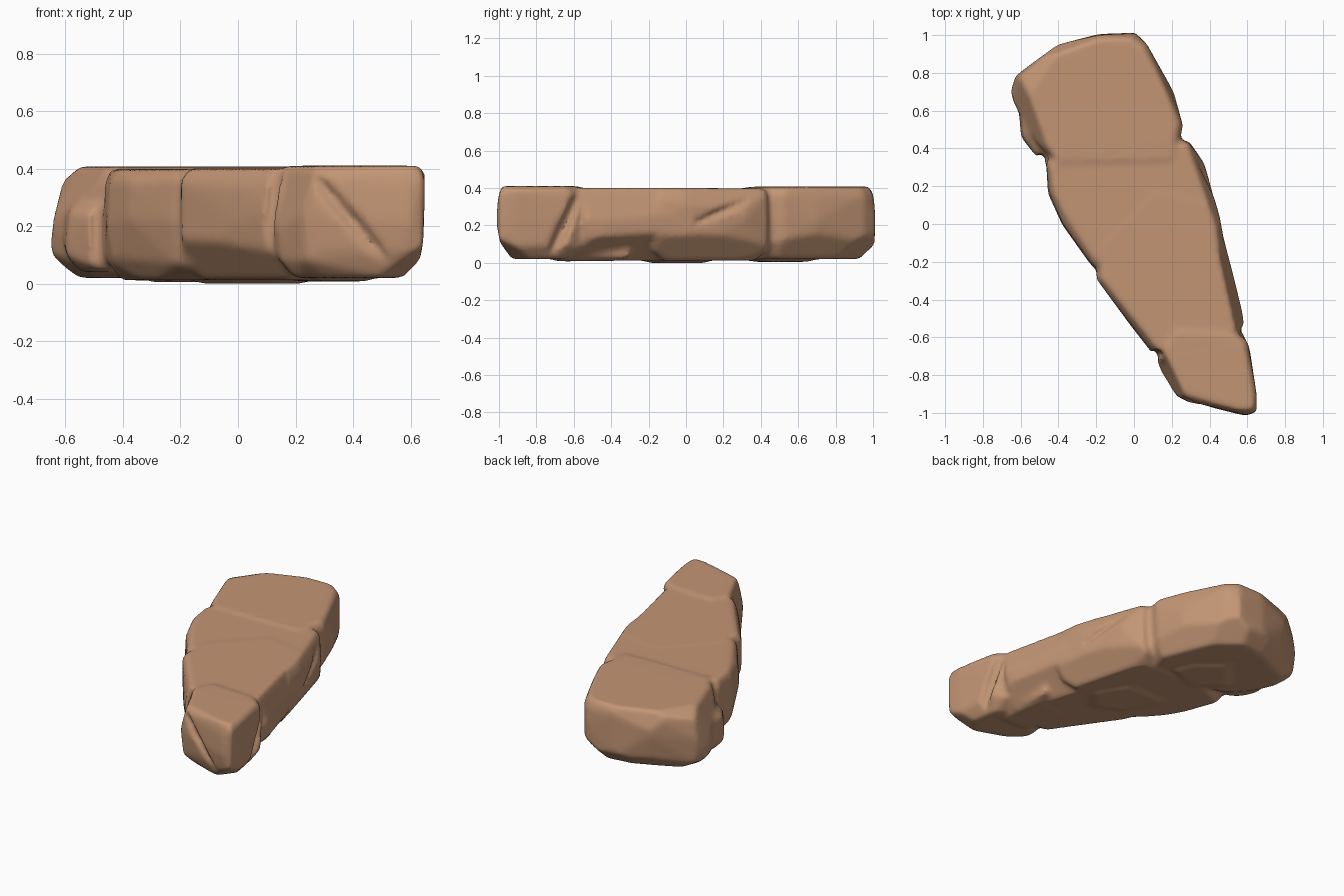
import bpy, bmesh, random
from mathutils import Vector, Matrix

random.seed(7)
cube = bpy.data.objects.get("Cube")
if cube:
    bpy.data.objects.remove(cube, do_unlink=True)


def add_hull(bm, points):
    """Closed convex shell around the points."""
    bmesh.ops.convex_hull(bm, input=[bm.verts.new(p) for p in points])
    loose = [v for v in bm.verts if not v.link_faces]
    bmesh.ops.delete(bm, geom=loose, context='VERTS')


def add_chunk(bm, outline, low, high, rough=0.03, chips=()):
    """Convex boulder: the outline at several heights with uneven insets, then sliced by chip planes."""
    centre = sum((Vector(p) for p in outline), Vector((0, 0))) / len(outline)
    tall = high - low
    levels = [(0.0, 0.07, 2.0), (0.2, 0.0, 1.0), (0.55, -0.01, 1.0), (0.88, 0.0, 0.5), (1.0, 0.03, 0.3)]
    points = []
    for p in outline:
        p = Vector(p)
        inward = (centre - p).normalized()
        for height, inset, wobble in levels:
            q = p + inward * (inset + random.random() * rough * wobble)
            z = low + tall * height
            if 0 < height < 1:
                z += random.uniform(-0.025, 0.025)
            points.append((q.x, q.y, z))
    block = bmesh.new()
    add_hull(block, points)
    for spot, normal in chips:
        bmesh.ops.bisect_plane(block, geom=block.verts[:] + block.edges[:] + block.faces[:],
                               plane_co=spot, plane_no=Vector(normal).normalized(), clear_outer=True)
    add_hull(bm, [v.co.copy() for v in block.verts])
    block.free()


def add_groove(bm, start, end, width):
    """Square bar set on its edge, used to cut a V-shaped crack."""
    a, b = Vector(start), Vector(end)
    turn = (b - a).to_track_quat('Z', 'Y').to_matrix().to_4x4()
    size = Matrix.Diagonal((width, width, (b - a).length, 1))
    bmesh.ops.create_cube(bm, size=1, matrix=Matrix.Translation((a + b) / 2) @ turn
                          @ Matrix.Rotation(0.785, 4, 'Z') @ size)


def make_object(name, bm):
    bmesh.ops.recalc_face_normals(bm, faces=bm.faces)
    mesh = bpy.data.meshes.new(name)
    bm.to_mesh(mesh)
    bm.free()
    obj = bpy.data.objects.new(name, mesh)
    bpy.context.collection.objects.link(obj)
    return obj


# Back block with chipped corners
rock = bmesh.new()
add_chunk(rock, [(-0.66, 0.7), (-0.63, 0.78), (-0.41, 0.95), (-0.19, 1.01), (0.0, 1.01), (0.07, 0.96),
                 (0.2, 0.7), (0.26, 0.52), (0.22, 0.32), (-0.42, 0.3), (-0.57, 0.5)], 0.02, 0.407,
          chips=[((-0.5, 0.85, 0.385), (-0.35, 0.25, 0.9)),
                 ((-0.63, 0.7, 0.3), (-0.95, 0.1, 0.15)),
                 ((-0.52, 0.5, 0.36), (-0.85, -0.3, 0.45)),
                 ((0.03, 0.93, 0.1), (0.45, 0.55, -0.7)),
                 ((0.14, 0.74, 0.1), (0.75, 0.3, -0.55)),
                 ((-0.58, 0.72, 0.045), (-0.5, 0.2, -0.85)),
                 ((-0.3, 0.93, 0.05), (-0.1, 0.7, -0.7)),
                 ((-0.29, 0.965, 0.36), (-0.3, 0.85, 0.35))])

# Middle blocks, undercut along the sides
add_chunk(rock, [(-0.48, 0.33), (-0.3, 0.45), (0.29, 0.44), (0.36, 0.32), (0.45, 0.05),
                 (0.48, -0.15), (-0.05, -0.35), (-0.23, -0.21), (-0.38, 0.0), (-0.46, 0.16)], 0.012, 0.398,
          chips=[((0.38, 0.12, 0.1), (0.75, 0.2, -0.6)),
                 ((0.38, 0.18, 0.36), (0.85, 0.3, 0.4)),
                 ((-0.34, 0.02, 0.06), (-0.7, -0.4, -0.55))])
add_chunk(rock, [(-0.2, -0.1), (0.1, 0.2), (0.42, 0.14), (0.48, -0.1), (0.58, -0.46), (0.58, -0.53),
                 (0.5, -0.66), (0.13, -0.72), (0.0, -0.56), (-0.21, -0.29)], 0.012, 0.4,
          chips=[((0.43, -0.1, 0.12), (0.65, 0.2, -0.72)),
                 ((0.5, -0.35, 0.36), (0.9, 0.2, 0.3)),
                 ((0.05, -0.58, 0.1), (-0.65, -0.45, -0.6)),
                 ((-0.1, -0.38, 0.05), (-0.6, -0.4, -0.7))])

# Front tip
add_chunk(rock, [(0.11, -0.7), (0.13, -0.77), (0.22, -0.91), (0.28, -0.94), (0.36, -0.95), (0.58, -1.01),
                 (0.65, -1.0), (0.65, -0.9), (0.6, -0.62), (0.55, -0.56), (0.2, -0.55)], 0.02, 0.41, 0.02,
          chips=[((0.17, -0.75, 0.34), (-0.85, -0.4, 0.25)),
                 ((0.56, -0.94, 0.06), (0.45, -0.35, -0.82)),
                 ((0.25, -0.88, 0.05), (-0.4, -0.5, -0.75))])

# Side outcrops and lumps under the slab
add_chunk(rock, [(-0.61, 0.58), (-0.6, 0.46), (-0.52, 0.35), (-0.4, 0.3), (-0.3, 0.5)], 0.04, 0.27, 0.02)
add_chunk(rock, [(-0.43, 0.2), (-0.37, 0.02), (-0.1, 0.1), (-0.2, 0.3)], 0.04, 0.22, 0.02)
add_chunk(rock, [(-0.4, 0.5), (-0.2, 0.78), (0.04, 0.6), (0.08, 0.4), (-0.2, 0.25)], 0.005, 0.2)
add_chunk(rock, [(-0.2, 0.15), (0.15, 0.2), (0.3, -0.1), (0.2, -0.3), (-0.1, -0.2)], 0.0, 0.2)
add_chunk(rock, [(0.1, -0.35), (0.45, -0.3), (0.5, -0.75), (0.25, -0.78)], 0.008, 0.2)
slab = make_object("rock_slab", rock)

# Cracks
cracks = bmesh.new()
add_groove(cracks, (0.26, -0.95, 0.37), (0.54, -1.01, 0.04), 0.065)
add_groove(cracks, (0.61, -0.74, 0.0), (0.58, -0.54, 0.42), 0.06)
add_groove(cracks, (0.08, -0.7, 0.0), (0.13, -0.69, 0.44), 0.05)
add_groove(cracks, (0.29, 0.5, 0.08), (0.27, 0.47, 0.45), 0.05)
add_groove(cracks, (0.46, 0.05, 0.21), (0.36, 0.34, 0.34), 0.05)
add_groove(cracks, (-0.5, 0.34, 0.02), (-0.5, 0.35, 0.44), 0.05)
add_groove(cracks, (-0.23, -0.25, 0.42), (-0.28, -0.2, 0.05), 0.04)
add_groove(cracks, (-0.43, 0.34, 0.417), (0.2, 0.39, 0.417), 0.022)
cutter = make_object("crack_cutter", cracks)
cutter.hide_render = True

# Merge, cut and weather the surface
merge = slab.modifiers.new("merge", 'REMESH')
merge.mode, merge.voxel_size = 'VOXEL', 0.016
cut = slab.modifiers.new("cut", 'BOOLEAN')
cut.operation, cut.solver, cut.object = 'DIFFERENCE', 'EXACT', cutter
even = slab.modifiers.new("even", 'REMESH')
even.mode, even.voxel_size = 'VOXEL', 0.014
wear = slab.modifiers.new("wear", 'SMOOTH')
wear.factor, wear.iterations = 0.5, 3
bpy.context.view_layer.update()
graph = bpy.context.evaluated_depsgraph_get()
mesh = bpy.data.meshes.new_from_object(slab.evaluated_get(graph))
slab.modifiers.clear()
slab.data = mesh
bpy.data.objects.remove(cutter, do_unlink=True)

# Centre the slab and stand it on the ground
spans = [[v.co[i] for v in mesh.vertices] for i in range(3)]
middle = [(min(s) + max(s)) / 2 for s in spans]
mesh.transform(Matrix.Translation((-middle[0], -middle[1], -min(spans[2]))))

# Sandstone colour
stone = bpy.data.materials.new("sandstone_brown")
stone.use_nodes = True
colour = (0.54, 0.3, 0.175, 1)
stone.diffuse_color = colour
shader = next(n for n in stone.node_tree.nodes if n.type == 'BSDF_PRINCIPLED')
shader.inputs["Base Color"].default_value = colour
mesh.materials.clear()
mesh.materials.append(stone)
for face in mesh.polygons:
    face.material_index = 0

bpy.ops.object.select_all(action='DESELECT')
slab.select_set(True)
bpy.context.view_layer.objects.active = slab
bpy.ops.object.shade_smooth_by_angle(angle=0.8)
